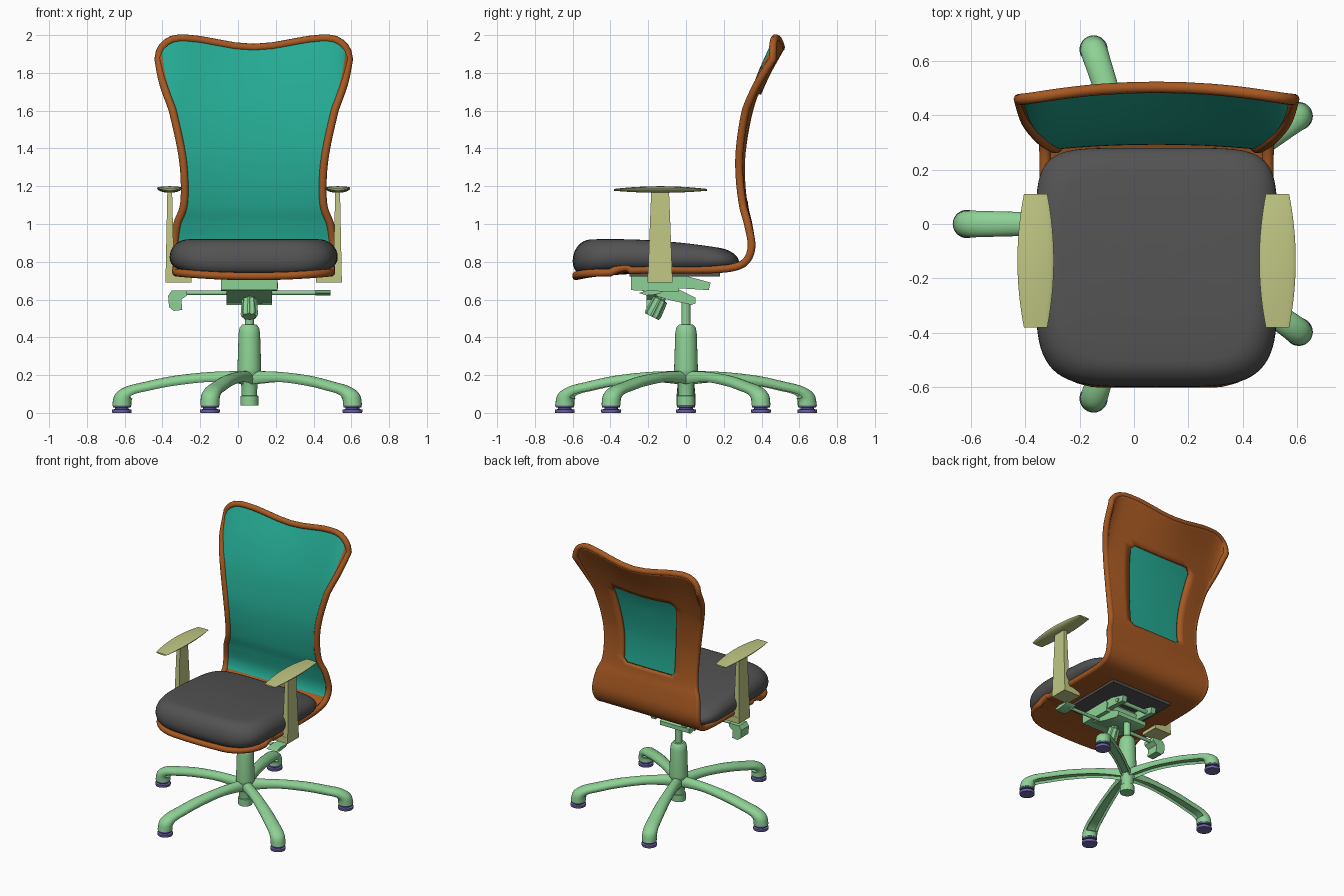
import bpy
import bmesh
from math import sin, cos, pi, sqrt, radians
from mathutils import Vector

cube = bpy.data.objects.get("Cube")
if cube:
    bpy.data.objects.remove(cube, do_unlink=True)

MID = 0.083      # centre line of seat and back
HUB = 0.06       # centre line of column and base


def material(name, rgb):
    mat = bpy.data.materials.new(name)
    mat.use_nodes = True
    mat.diffuse_color = (*rgb, 1)
    mat.node_tree.nodes["Principled BSDF"].inputs["Base Color"].default_value = (*rgb, 1)
    return mat


ORANGE = material("orange shell", (0.39, 0.1, 0.016))
TEAL = material("teal fabric", (0.018, 0.4, 0.29))
GREY = material("dark grey cushion", (0.085, 0.085, 0.085))
GREEN = material("green metal", (0.27, 0.64, 0.3))
OLIVE = material("olive armrest", (0.53, 0.57, 0.23))
PURPLE = material("purple foot", (0.16, 0.14, 0.38))


def smooth(obj, angle=40):
    bpy.ops.object.select_all(action="DESELECT")
    obj.select_set(True)
    bpy.context.view_layer.objects.active = obj
    bpy.ops.object.shade_smooth_by_angle(angle=radians(angle))


def finish(name, bm, mat, recalc=True):
    if recalc:
        bmesh.ops.recalc_face_normals(bm, faces=bm.faces)
    mesh = bpy.data.meshes.new(name)
    bm.to_mesh(mesh)
    bm.free()
    mesh.materials.append(mat)
    obj = bpy.data.objects.new(name, mesh)
    bpy.context.collection.objects.link(obj)
    smooth(obj)
    return obj


def loft(name, rings, mat):
    """Skin a row of closed rings and cap both ends."""
    bm = bmesh.new()
    rows = [[bm.verts.new(p) for p in ring] for ring in rings]
    n = len(rows[0])
    for a, b in zip(rows, rows[1:]):
        for i in range(n):
            j = (i + 1) % n
            bm.faces.new((a[i], a[j], b[j], b[i]))
    bm.faces.new(rows[0])
    bm.faces.new(rows[-1])
    return finish(name, bm, mat)


def turned(name, profile, mat, origin, axis=(0, 0, 1), n=28, flute=0):
    """Lathe (radius, height) pairs about an axis."""
    turn = Vector((0, 0, 1)).rotation_difference(Vector(axis))
    rings = []
    for r, h in profile:
        radii = [r * (1 - flute * (i // 2 % 2)) for i in range(n)]
        rings.append([Vector(origin) + turn @ Vector((q * cos(2 * pi * i / n), q * sin(2 * pi * i / n), h))
                      for i, q in enumerate(radii)])
    return loft(name, rings, mat)


def slab(name, outline, axis, start, end, mat):
    """Extrude a flat outline along x or y."""
    place = (lambda p, d: (d, *p)) if axis == "x" else (lambda p, d: (p[0], d, p[1]))
    return loft(name, [[place(p, d) for p in outline] for d in (start, end)], mat)


def spline(points, t):
    """Smooth interpolation through rows of values."""
    i = min(int(t), len(points) - 2)
    f = t - i
    rows = [points[max(0, min(len(points) - 1, i + k))] for k in (-1, 0, 1, 2)]
    return [0.5 * (2 * b + (c - a) * f + (2 * a - 5 * b + 4 * c - d) * f * f
                   + (3 * b - a - 3 * c + d) * f ** 3) for a, b, c, d in zip(*rows)]


def round_off(u, start):
    d = max(0, min(1, (abs(u) - start) / (1 - start)))
    return 1 - sqrt(1 - d * d)


# Seat and back shell: centre line y, z and half width
PATH = [(-0.58, 0.715, 0.41), (-0.45, 0.735, 0.41), (-0.2, 0.75, 0.41), (0.1, 0.75, 0.41),
        (0.25, 0.762, 0.41), (0.325, 0.8, 0.415), (0.355, 0.88, 0.42), (0.34, 1.0, 0.405),
        (0.318, 1.1, 0.37), (0.307, 1.25, 0.367), (0.315, 1.4, 0.385), (0.355, 1.6, 0.43),
        (0.425, 1.8, 0.48), (0.51, 1.98, 0.505)]
LAST = len(PATH) - 1


def shell(u, v):
    y, z, half = spline(PATH, v)
    if y < -0.3:                                # rounded front corners
        y = -0.3 + (y + 0.3) * (1 - 0.65 * round_off(u, 0.5))
        z += 0.02 * u * u
    if z > 1.6:                                 # dipped top with round corners
        rise = 0.05 * (1 - cos(pi * min(1, abs(u) / 0.78))) / 2 - 0.05
        z = 1.6 + (z - 1.6) * (1 + (rise - 0.11 * round_off(u, 0.78)) / 0.38)
    y -= 0.045 * u * u * max(0, z - 0.9)        # bowed backwards
    return Vector((MID + u * half, y, z))


def front_offset(u, v, d):
    e, w, t = 0.01, u * 0.85, min(v, LAST - 0.02)
    across = shell(w + e, t) - shell(w - e, t)
    along = shell(w, t + e) - shell(w, max(0, t - e))
    return shell(u, v) + across.cross(along).normalized() * d


SIDE = [0.2, 0.4, 0.5, 0.58, 0.7, 0.78, 0.86, 0.92, 0.96, 0.985, 1]
US = [-u for u in reversed(SIDE)] + [0] + SIDE
VS = [LAST * i / 78 for i in range(79)]


def sheet(name, point, vs, mat, window=False):
    bm = bmesh.new()
    grid = [[bm.verts.new(point(u, v)) for u in US] for v in vs]
    rows = [i for i in range(len(vs) - 1) if 1.12 < spline(PATH, vs[i])[1] < 1.68]
    cols = [j for j in range(len(US) - 1) if abs(US[j] + US[j + 1]) / 2 < 0.58]
    for i in range(len(vs) - 1):
        for j in range(len(US) - 1):
            quad = [grid[i][j], grid[i][j + 1], grid[i + 1][j + 1], grid[i + 1][j]]
            if window and i in rows and j in cols:
                if i in (rows[0], rows[-1]) and j in (cols[0], cols[-1]):
                    inner = (2 if j == cols[0] else 3) if i == rows[0] else (1 if j == cols[0] else 0)
                    quad.pop(inner)             # chamfered window corner
                else:
                    continue
            bm.faces.new(quad)
    loose = [v for v in bm.verts if not v.link_faces]
    bmesh.ops.delete(bm, geom=loose, context="VERTS")
    return finish(name, bm, mat, recalc=False)


back_shell = sheet("seat_and_back_shell", shell, VS, ORANGE, window=True)
solid = back_shell.modifiers.new("thickness", "SOLIDIFY")
solid.thickness, solid.offset = 0.022, 0

fabric_rows = [5.2 + (LAST - 5.32) * i / 50 for i in range(51)]
sheet("back_fabric", lambda u, v: front_offset(u * 0.97, v, 0.015), fabric_rows, TEAL)

# Rounded rim around the shell
loop = ([(u, 0) for u in US] + [(1, v) for v in VS[1:-1]]
        + [(u, LAST) for u in reversed(US)] + [(-1, v) for v in reversed(VS[1:-1])])
curve = bpy.data.curves.new("shell_rim", "CURVE")
curve.dimensions = "3D"
curve.bevel_depth, curve.bevel_resolution = 0.021, 3
line = curve.splines.new("POLY")
line.points.add(len(loop) - 1)
line.use_cyclic_u = True
for point, (u, v) in zip(line.points, loop):
    point.co = (*front_offset(u, v, 0.008), 1)
curve.materials.append(ORANGE)
rim = bpy.data.objects.new("shell_rim", curve)
bpy.context.collection.objects.link(rim)
bpy.ops.object.select_all(action="DESELECT")
rim.select_set(True)
bpy.context.view_layer.objects.active = rim
bpy.ops.object.convert(target="MESH")
smooth(rim, 60)

# Seat cushion
def cushion_ring(scale, height):
    ring = []
    for i in range(72):
        c, s = cos(2 * pi * i / 72), sin(2 * pi * i / 72)
        power = 0.33 if s > 0 else 0.45
        x = 0.445 * abs(c) ** power * (1 if c > 0 else -1)
        y = -0.16 + scale * 0.44 * abs(s) ** power * (1 if s > 0 else -1)
        low = 0.762 - 0.035 * max(0, (-0.3 - y) / 0.3) ** 2
        high = 0.92 - 0.05 * ((y + 0.4) / 0.6) ** 2
        ring.append((MID + scale * x, y, low + height * (high - low)))
    return ring


arc = [pi / 2 * i / 8 for i in range(9)]
under = [(1 - 0.12 * (1 - cos(a)), 0.42 * (1 - sin(a))) for a in reversed(arc)]
over = [(1 - 0.22 * (1 - cos(a)), 0.42 + 0.58 * sin(a)) for a in arc[1:]]
loft("seat_cushion", [cushion_ring(*p) for p in under + over + [(0.6, 1), (0.3, 1), (0.02, 1)]], GREY)

# Armrests
for side, label in ((-1, "right"), (1, "left")):
    rings = []
    for k in range(17):
        t = k / 8 - 1
        half, thick = 0.067 - 0.024 * t * t, 0.035 - 0.025 * t * t
        rings.append([(MID + side * 0.445 + half * cos(a), -0.135 + 0.245 * t,
                       1.2 - 0.014 * t * t + thick * (0.25 * sin(a) - 0.25 if sin(a) > 0 else 0.75 * sin(a) - 0.25))
                      for a in [2 * pi * i / 20 for i in range(20)]])
    loft(label + "_armrest_pad", rings, OLIVE)
    post = []
    for z, inner, outer, half in ((0.69, 0.42, 0.467, 0.066), (1.18, 0.432, 0.457, 0.047)):
        post.append([(MID + side * x, -0.137 + s * half, z)
                     for x, s in ((inner, -1), (outer, -1), (outer, 1), (inner, 1))])
    loft(label + "_armrest_post", post, OLIVE)
    foot = [(MID + side * x, z) for x, z in ((0.465, 0.69), (0.33, 0.69), (0.33, 0.715), (0.39, 0.735), (0.465, 0.735))]
    slab(label + "_armrest_foot", foot, "y", -0.203, -0.071, OLIVE)

# Mechanism under the seat
slab("under_seat_plate", [(-0.3, 0.722), (0.18, 0.722), (0.18, 0.742), (-0.3, 0.742)], "x",
     MID - 0.25, MID + 0.25, GREY)
slab("tilt_housing", [(-0.29, 0.72), (-0.29, 0.65), (-0.2, 0.645), (-0.04, 0.64), (-0.03, 0.7), (-0.05, 0.725)],
     "x", HUB - 0.15, HUB + 0.15, GREEN)
slab("tilt_arm", [(-0.27, 0.66), (-0.1, 0.6), (0.03, 0.572), (0.05, 0.58), (0.05, 0.61), (-0.04, 0.655)],
     "x", HUB - 0.12, HUB + 0.12, GREEN)
for side, label in ((-1, "right"), (1, "left")):
    x = HUB + side * 0.125
    slab(label + "_seat_rail", [(-0.29, 0.725), (-0.29, 0.69), (-0.04, 0.66), (0.12, 0.65), (0.13, 0.69), (0, 0.725)],
         "x", x - 0.018, x + 0.018, GREEN)
    turned(label + "_pivot", [(0.016, -0.026), (0.016, 0.026)], GREEN, (x, -0.22, 0.675), (1, 0, 0), 16)
turned("rail_cross_pin", [(0.014, -0.15), (0.014, 0.15)], GREEN, (HUB, 0.07, 0.675), (1, 0, 0), 16)
turned("tension_knob", [(0.025, -0.02), (0.025, 0.03), (0.04, 0.035), (0.046, 0.12), (0.04, 0.135)], GREEN,
       (HUB, -0.12, 0.63), (0, -0.45, -0.89), 32, 0.14)
turned("lever_rod", [(0.012, 0), (0.012, 0.75)], GREEN, (-0.31, -0.16, 0.635), (1, 0, 0), 12)
slab("lever_tip", [(-0.25, 0.635), (-0.21, 0.622), (-0.14, 0.63), (-0.12, 0.645), (-0.2, 0.65)],
     "x", 0.41, 0.49, GREEN)
slab("lever_paddle", [(-0.27, 0.648), (-0.35, 0.648), (-0.37, 0.62), (-0.365, 0.56), (-0.34, 0.54), (-0.295, 0.545),
                      (-0.3, 0.6), (-0.27, 0.622)], "y", -0.21, -0.12, GREEN)

# Gas column and hub
turned("gas_column", [(0.048, 0.04), (0.048, 0.09), (0.04, 0.092), (0.045, 0.18), (0.063, 0.215), (0.063, 0.23),
                      (0.057, 0.42), (0.052, 0.45), (0.038, 0.467), (0.024, 0.468), (0.024, 0.6)],
       GREEN, (HUB, 0, 0))

# Five-spoke base: top r, z then bottom r, z and half width
SPOKE = [(0, 0.222, 0, 0.13, 0.035), (0.2, 0.217, 0.2, 0.15, 0.036), (0.4, 0.196, 0.4, 0.13, 0.042),
         (0.55, 0.165, 0.53, 0.105, 0.046), (0.65, 0.14, 0.595, 0.09, 0.048), (0.71, 0.1, 0.622, 0.07, 0.05),
         (0.726, 0.04, 0.624, 0.04, 0.05)]
for n in range(5):
    turn = 2 * pi * n / 5 + pi
    rings = []
    for k in range(31):
        tr, tz, br, bz, half = spline(SPOKE, k / 5)
        ring = []
        for i in range(20):
            a = 2 * pi * i / 20
            up = cos(a)
            if abs(i - 10) < 3 and k < 24:      # hollow underside
                up = -0.1
            r, z = (tr + br + up * (tr - br)) / 2, (tz + bz + up * (tz - bz)) / 2
            w = half * sin(a)
            ring.append((HUB + r * cos(turn) - w * sin(turn), r * sin(turn) + w * cos(turn), z))
        rings.append(ring)
    loft("base_spoke_%d" % (n + 1), rings, GREEN)
    turned("base_foot_%d" % (n + 1), [(0.05, 0), (0.052, 0.004), (0.052, 0.018), (0.036, 0.02), (0.036, 0.028),
                                      (0.048, 0.03), (0.048, 0.041)], PURPLE,
           (HUB + 0.675 * cos(turn), 0.675 * sin(turn), 0))
